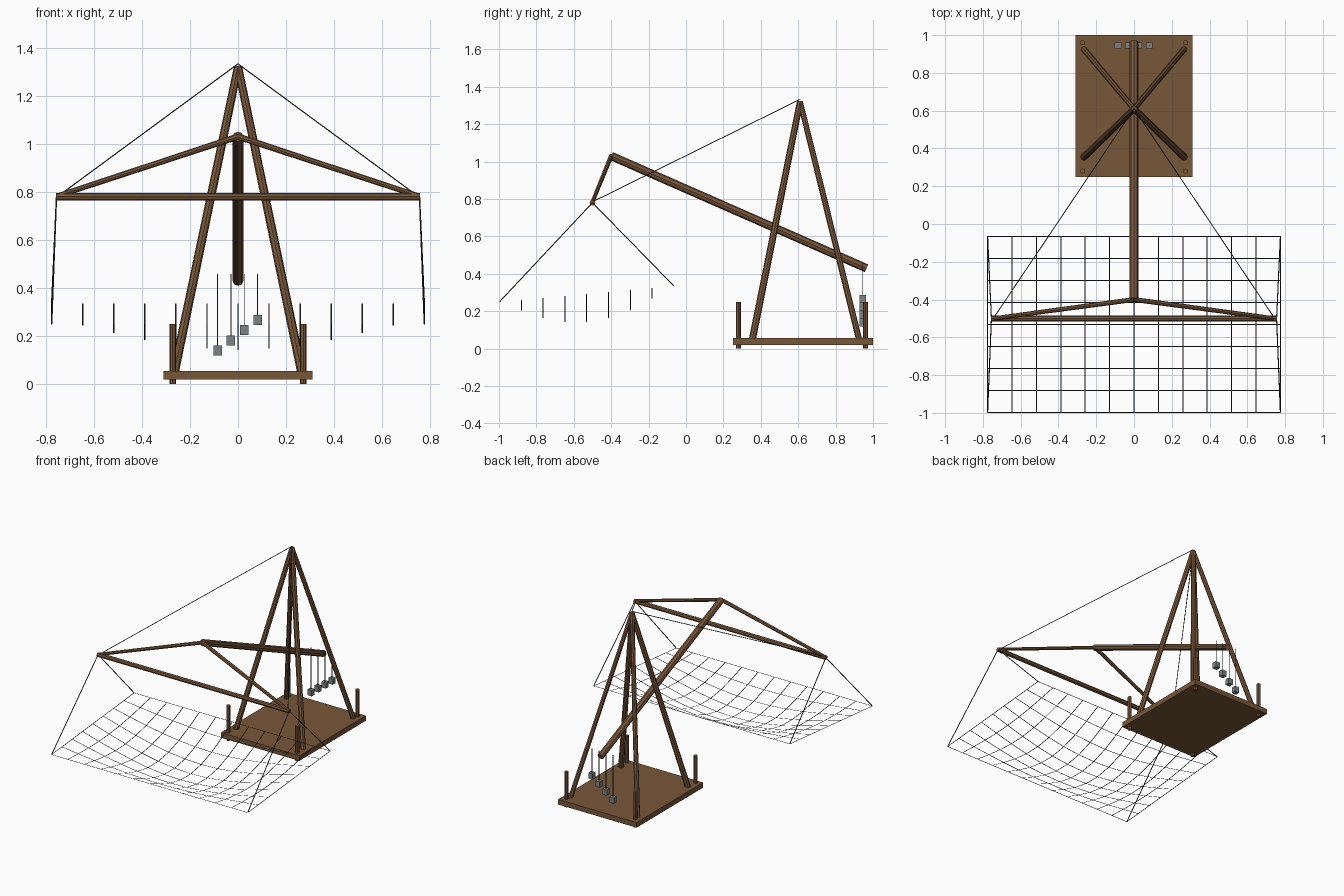
import bpy, bmesh, math
from mathutils import Vector

if "Cube" in bpy.data.objects:
    bpy.data.objects.remove(bpy.data.objects["Cube"])


def material(name, color):
    m = bpy.data.materials.new(name)
    m.diffuse_color = (*color, 1)
    m.use_nodes = True
    m.node_tree.nodes["Principled BSDF"].inputs["Base Color"].default_value = m.diffuse_color
    return m


WOOD = material("wood", (0.19, 0.095, 0.042))
ROPE = material("rope", (0.03, 0.03, 0.028))
STONE = material("stone", (0.2, 0.225, 0.225))


def finish(bm, name, mat):
    me = bpy.data.meshes.new(name)
    bm.to_mesh(me)
    bm.free()
    me.materials.append(mat)
    ob = bpy.data.objects.new(name, me)
    bpy.context.collection.objects.link(ob)
    return ob


def pole(name, a, b, r1, r2=None, mat=WOOD, sides=8):
    a, b = Vector(a), Vector(b)
    d = b - a
    bm = bmesh.new()
    bmesh.ops.create_cone(bm, cap_ends=True, segments=sides, radius1=r1,
                          radius2=r1 if r2 is None else r2, depth=d.length)
    ob = finish(bm, name, mat)
    ob.location = (a + b) / 2
    ob.rotation_mode = 'QUATERNION'
    ob.rotation_quaternion = d.to_track_quat('Z', 'Y')
    return ob


def rope(name, a, b, r=0.0025):
    return pole(name, a, b, r, mat=ROPE, sides=5)


def box(name, center, size, mat):
    bm = bmesh.new()
    bmesh.ops.create_cube(bm, size=1)
    bmesh.ops.scale(bm, vec=size, verts=bm.verts)
    ob = finish(bm, name, mat)
    ob.location = center
    return ob


# Platform
box("platform", (0, 0.625, 0.0375), (0.62, 0.75, 0.037), WOOD)

apex = (0, 0.61, 1.32)
beam_tip = (0, -0.4, 1.03)
YARD_Y, YARD_Z = -0.5, 0.78


# Sagging net surface
X0, Y0, Y1 = 0.775, -0.997, -0.065
NX, NY = 12, 8


def net_point(u, v):
    sag = 0.15 * math.sin(math.pi * u) * math.sin(math.pi * v)
    return Vector((X0 * (2 * u - 1), Y0 + (Y1 - Y0) * v, 0.25 + 0.085 * v - sag))


for s, side in ((-1, "left"), (1, "right")):
    # Corner posts, tower legs
    for y, end in ((0.28, "front"), (0.96, "back")):
        pole(f"post_{end}_{side}", (s * 0.272, y, 0), (s * 0.272, y, 0.25), 0.0135)
    pole(f"front_leg_{side}", (s * 0.265, 0.355, 0.05), apex, 0.019, 0.017)
    pole(f"back_leg_{side}", (s * 0.265, 0.925, 0.05), apex, 0.0165, 0.015)
    # Yard struts, stays and net ropes
    tip = (s * 0.745, YARD_Y, YARD_Z + 0.005)
    pole(f"yard_strut_{side}", beam_tip, tip, 0.013, 0.011)
    rope(f"stay_{side}", (0, 0.61, 1.333), tip)
    for v, end in ((0, "front"), (1, "back")):
        rope(f"net_rope_{end}_{side}", (s * 0.755, YARD_Y, YARD_Z),
             net_point((s + 1) / 2, v), 0.003)

# Lever beam and yard
pole("lever_beam", beam_tip, (0, 0.965, 0.43), 0.0225)
pole("yard", (-0.757, YARD_Y, YARD_Z), (0.757, YARD_Y, YARD_Z), 0.0155)

# Net made of thin flat ribbons
bm = bmesh.new()


def ribbon(points, offset):
    rows = [(bm.verts.new(p - offset), bm.verts.new(p + offset)) for p in points]
    for a, b in zip(rows, rows[1:]):
        f = bm.faces.new((a[0], a[1], b[1], b[0]))
        f.normal_update()
        if f.normal.z < 0:
            f.normal_flip()


for i in range(NX + 1):
    ribbon([net_point(i / NX, j / NY) for j in range(NY + 1)], Vector((0.0027, 0, 0)))
for j in range(NY + 1):
    ribbon([net_point(i / NX, j / NY) for i in range(NX + 1)], Vector((0, 0.0027, 0)))
finish(bm, "net", ROPE)

# Counterweight stones on strings
for i in range(4):
    x, z = -0.085 + 0.0555 * i, 0.14 + 0.0425 * i
    box(f"stone_{i + 1}", (x, 0.945, z), (0.035, 0.033, 0.041), STONE)
    rope(f"stone_rope_{i + 1}", (x, 0.945, z), (x, 0.945, 0.458), 0.002)
